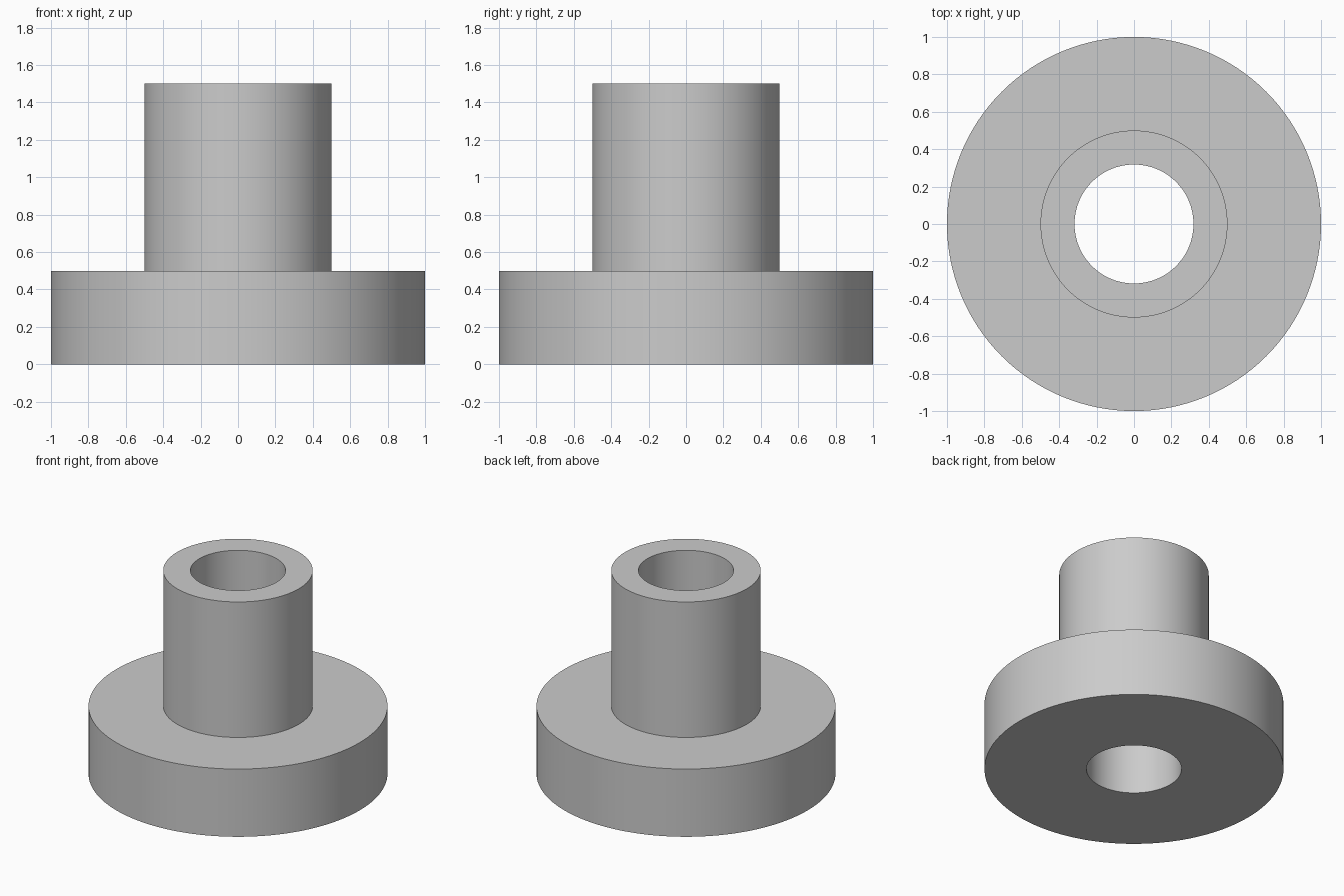
import bpy
import bmesh
import math

cube = bpy.data.objects.get("Cube")
if cube:
    bpy.data.objects.remove(cube, do_unlink=True)

SEGMENTS = 128
BORE, HUB, FLANGE = 0.318, 0.5, 1.0
FLANGE_TOP, HUB_TOP = 0.5, 1.5

# Plain grey material
grey = bpy.data.materials.new("light_grey")
grey.use_nodes = True
colour = (0.6, 0.6, 0.6, 1)
grey.diffuse_color = colour
grey.node_tree.nodes["Principled BSDF"].inputs["Base Color"].default_value = colour


def lathe(name, profile, material):
    """Revolve a closed (radius, height) profile around z."""
    bm = bmesh.new()
    verts = [bm.verts.new((r, 0, z)) for r, z in profile]
    edges = [bm.edges.new((v, verts[(i + 1) % len(verts)])) for i, v in enumerate(verts)]
    bmesh.ops.spin(bm, geom=verts + edges, axis=(0, 0, 1), cent=(0, 0, 0),
                   angle=math.tau, steps=SEGMENTS, use_merge=True)
    bmesh.ops.remove_doubles(bm, verts=bm.verts, dist=0.0001)
    bmesh.ops.recalc_face_normals(bm, faces=bm.faces)
    mesh = bpy.data.meshes.new(name)
    bm.to_mesh(mesh)
    bm.free()
    mesh.materials.append(material)
    obj = bpy.data.objects.new(name, mesh)
    bpy.context.collection.objects.link(obj)
    bpy.ops.object.select_all(action="DESELECT")
    obj.select_set(True)
    bpy.context.view_layer.objects.active = obj
    bpy.ops.object.shade_smooth_by_angle(angle=math.radians(30))
    return obj


# Wide flange and hollow hub turned as one piece with a through bore
lathe("flanged_bushing", [
    (BORE, 0), (FLANGE, 0), (FLANGE, FLANGE_TOP),
    (HUB, FLANGE_TOP), (HUB, HUB_TOP), (BORE, HUB_TOP),
], grey)
